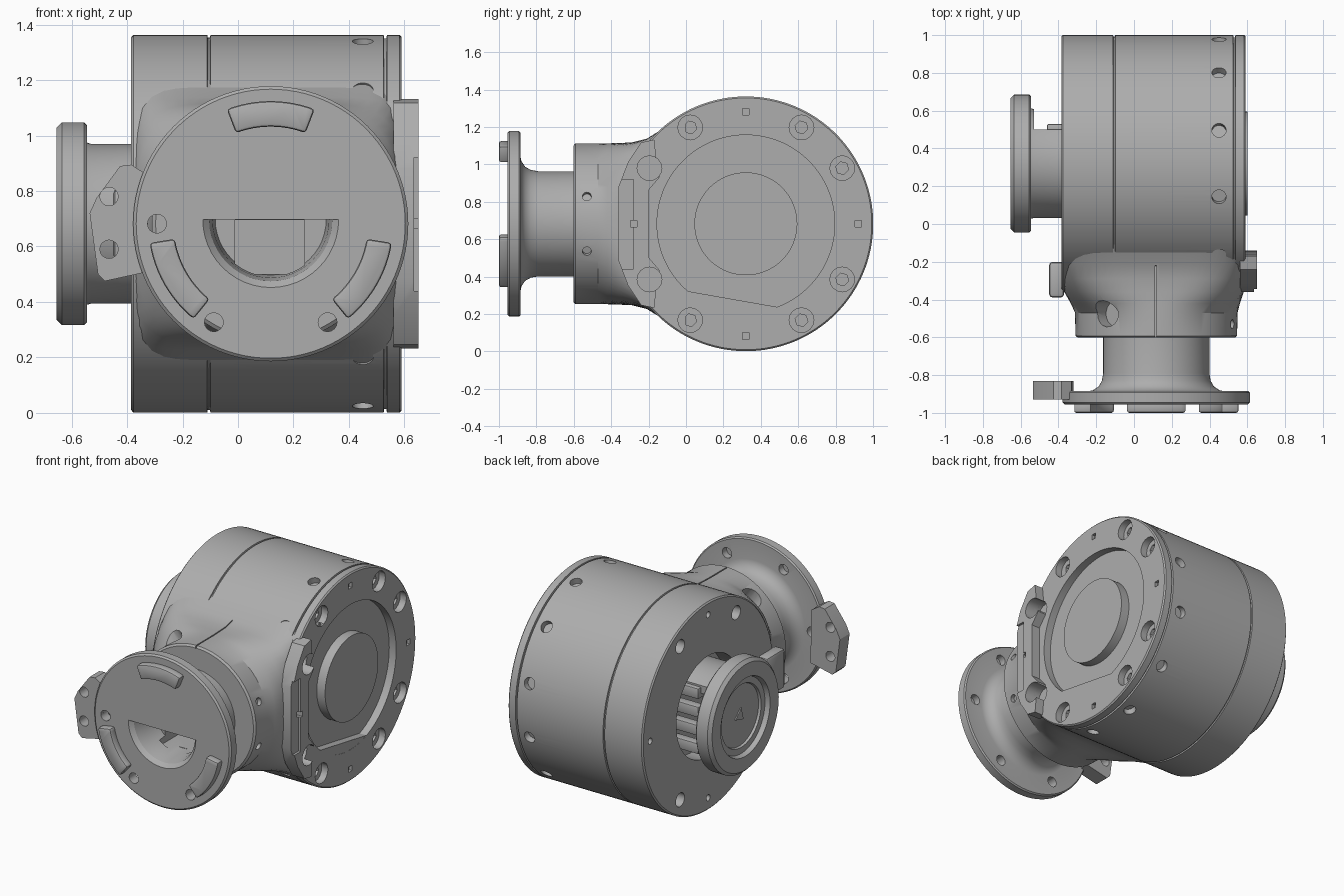
import bpy, bmesh
from math import cos, sin, pi, radians, copysign
from mathutils import Vector

if "Cube" in bpy.data.objects:
    bpy.data.objects.remove(bpy.data.objects["Cube"])

grey = bpy.data.materials.new("plain grey")
grey.use_nodes = True
grey.diffuse_color = (0.42, 0.42, 0.42, 1)
grey.node_tree.nodes["Principled BSDF"].inputs["Base Color"].default_value = (0.42, 0.42, 0.42, 1)

CY, CZ = 0.32, 0.682      # drum axis (along x)
NX = 0.118                # neck axis (along y)


def place(axis, t, u, v):
    return Vector((t, u, v)) if axis == "x" else Vector((u, t, v))


def polar(r, deg, axis):
    a = radians(deg)
    return ((CY if axis == "x" else NX) + r * cos(a), CZ + r * sin(a))


def loft(bm, rings):
    rows = [[bm.verts.new(p) for p in ring] for ring in rings]
    n = len(rows[0])
    for a, b in zip(rows, rows[1:]):
        for i in range(n):
            j = (i + 1) % n
            bm.faces.new((a[i], a[j], b[j], b[i]))
    bm.faces.new(rows[0][::-1])
    bm.faces.new(rows[-1])


def lathe(bm, axis, profile, segs=96):
    loft(bm, [[place(axis, t, *polar(r, 360 * i / segs, axis)) for i in range(segs)]
              for t, r in profile])


def prism(bm, axis, pts, a, b):
    loft(bm, [[place(axis, t, u, v) for u, v in pts] for t in (a, b)])


def rod(bm, p, q, r, r2=None, segs=16):
    p, q = Vector(p), Vector(q)
    d = (q - p).normalized()
    s = d.orthogonal().normalized()
    t = d.cross(s)
    loft(bm, [[c + rad * (cos(2 * pi * i / segs) * s + sin(2 * pi * i / segs) * t)
               for i in range(segs)] for c, rad in ((p, r), (q, r if r2 is None else r2))])


def box(bm, lo, hi):
    prism(bm, "x", [(lo[1], lo[2]), (hi[1], lo[2]), (hi[1], hi[2]), (lo[1], hi[2])], lo[0], hi[0])


def arc_pad(r0, r1, a0, a1, axis, n=12):
    angs = [a0 + (a1 - a0) * i / n for i in range(n + 1)]
    return [polar(r1, a, axis) for a in angs] + [polar(r0, a, axis) for a in reversed(angs)]


def part(name, build, cutters=(), bevel=0):
    def make(nm, fn):
        bm = bmesh.new()
        fn(bm)
        bmesh.ops.recalc_face_normals(bm, faces=bm.faces)
        me = bpy.data.meshes.new(nm)
        bm.to_mesh(me)
        bm.free()
        ob = bpy.data.objects.new(nm, me)
        bpy.context.collection.objects.link(ob)
        return ob
    ob = make(name, build)
    helpers = [make("cutter", c) for c in cutters]
    for h in helpers:
        h.hide_render = True
        m = ob.modifiers.new("cut", "BOOLEAN")
        m.operation, m.solver, m.object = "DIFFERENCE", "EXACT", h
    if bevel:
        m = ob.modifiers.new("bevel", "BEVEL")
        m.width, m.segments, m.limit_method = bevel, 2, "ANGLE"
    dg = bpy.context.evaluated_depsgraph_get()
    me = bpy.data.meshes.new_from_object(ob.evaluated_get(dg))
    ob.modifiers.clear()
    ob.data = me
    for h in helpers:
        bpy.data.objects.remove(h)
    me.materials.clear()
    me.materials.append(grey)
    me.shade_smooth()
    me.set_sharp_from_angle(angle=radians(30))
    return ob


# Screw holes in both end faces and around the drum shell
def face_holes(bm):
    for a in (30, 60, 120, 150, 210, 240, 300, 330):
        u, v = polar(0.595, a, "x")
        rod(bm, (0.7, u, v), (0.545, u, v), 0.066)
    for a in (60, 120, 240, 300):
        u, v = polar(0.58, a, "x")
        rod(bm, (-0.5, u, v), (-0.32, u, v), 0.045)
    for a in (0, 90, 180, 270):
        u, v = polar(0.6, a, "x")
        rod(bm, (0.7, u, v), (0.57, u, v), 0.025, segs=4)
        rod(bm, (-0.5, u, v), (-0.35, u, v), 0.02)


def bolt_sockets(bm):
    for a in (30, 60, 120, 150, 210, 240, 300, 330):
        u, v = polar(0.595, a, "x")
        rod(bm, (0.56, u, v), (0.50, u, v), 0.035, segs=6)


def shell_holes(bm):
    for a in (15, 45, 75, 105, 135, 225, 255, 285, 315, 345):
        rod(bm, (0.45, *polar(0.64, a, "x")), (0.45, *polar(0.72, a, "x")), 0.038)


# Main drum with grooves, left cavity and recessed right face
part("drum", lambda bm: lathe(bm, "x", [
    (-0.27, 0.33), (-0.385, 0.33), (-0.385, 0.672), (-0.377, 0.681), (-0.111, 0.681),
    (-0.109, 0.672), (-0.101, 0.672), (-0.099, 0.681), (0.525, 0.681), (0.527, 0.668),
    (0.535, 0.668), (0.537, 0.681), (0.582, 0.681), (0.59, 0.673), (0.59, 0.475),
    (0.54, 0.475), (0.54, 0.275), (0.60, 0.275)], 128), (face_holes, bolt_sockets, shell_holes))
part("face_recess_step", lambda bm: prism(bm, "x", arc_pad(0.479, 0.482, 228, 292, "x")[:13], 0.53, 0.589))


# Neck blending from the square drum side to a round collar
def neck(bm):
    sections = [(0.0, 0.103, 0.486, 0.585, 10), (-0.21, 0.103, 0.486, 0.455, 9),
                (-0.29, 0.103, 0.485, 0.435, 5), (-0.36, 0.106, 0.475, 0.432, 3.4),
                (-0.42, 0.113, 0.448, 0.43, 2.5), (-0.47, NX, 0.43, 0.43, 2),
                (-0.592, NX, 0.428, 0.43, 2), (-0.602, NX, 0.415, 0.417, 2)]
    n = 96
    rings = []
    for y, cx, hx, hz, p in sections:
        ring = []
        for i in range(n):
            c, s = cos(2 * pi * i / n), sin(2 * pi * i / n)
            k = (abs(c) ** p + abs(s) ** p) ** (-1 / p)
            ring.append(Vector((cx + hx * k * c, y, CZ + hz * k * s)))
        rings.append(ring)
    loft(bm, rings)


def neck_holes(bm):
    def radial(a, r, depth, y):
        u0, v0 = polar(0.43 - depth, a, "y")
        u1, v1 = polar(0.5, a, "y")
        rod(bm, (u0, y, v0), (u1, y, v1), r)
    radial(127, 0.07, 0.08, -0.475)
    for a in (20, -20):
        radial(a, 0.024, 0.03, -0.53)
    box(bm, (0.11, -0.7, 1.095), (0.118, -0.22, 1.3))


part("neck", neck, (lambda bm: lathe(bm, "x", [(-1, 0.55), (1, 0.55)]), face_holes, neck_holes))

# Raised lips either side of the neck
edge = [(-0.17, 0.45), (-0.24, 0.435), (-0.31, 0.33), (-0.36, 0.2)]
lip = edge + [(y, -z) for y, z in reversed(edge)]
inner = [(-0.16, -0.36), (-0.14, -0.25), (-0.2, -0.18)]
lip += inner + [(y, -z) for y, z in reversed(inner)]
part("right_lip", lambda bm: prism(bm, "x", [(y, CZ + z) for y, z in lip], 0.56, 0.65),
     (face_holes, lambda bm: box(bm, (0.635, -0.5, 0.44), (0.7, -0.28, 0.92))))
part("left_lug", lambda bm: box(bm, (-0.45, -0.39, 0.55), (-0.37, -0.2, 0.81)), bevel=0.02)


# Front pipe and flange with a half-round bore
def bore(bm):
    rings = []
    for y, r in ((-1.05, 0.245), (-0.955, 0.245), (-0.93, 0.222), (-0.87, 0.21), (-0.74, 0.2)):
        rings.append([place("y", y, *[c + d for c, d in zip(polar(r, 180 + 7.5 * i, "y"), (0, 0.015))])
                      for i in range(25)])
    loft(bm, rings)


def flange_holes(bm):
    for a in range(0, 360, 60):
        u, v = polar(0.41, a, "y")
        start = -1.05 if a in (180, 240, 300) else -0.93
        rod(bm, (u, start, v), (u, -0.8, v), 0.034)


part("front_flange", lambda bm: lathe(bm, "y", [
    (-0.55, 0.281), (-0.79, 0.281), (-0.83, 0.288), (-0.86, 0.305), (-0.88, 0.335),
    (-0.885, 0.36), (-0.885, 0.488), (-0.893, 0.496), (-0.945, 0.496), (-0.955, 0.485)]),
    (bore, lambda bm: box(bm, (-0.01, -0.8, 0.5), (0.24, -0.6, 0.695)), flange_holes))

for name, a in (("top_pad", 90), ("right_pad", 210), ("left_pad", 330)):
    part(name, lambda bm: prism(bm, "y", arc_pad(0.35, 0.442, a - 21, a + 21, "y"), -0.94, -1.0), bevel=0.012)

# Side tab on the flange
tab = [(-0.33, 0.86), (-0.385, 0.895), (-0.425, 0.89), (-0.51, 0.775), (-0.535, 0.72),
       (-0.505, 0.5), (-0.48, 0.475), (-0.32, 0.51)]
part("flange_tab", lambda bm: prism(bm, "y", tab, -0.93, -0.83),
     (lambda bm: [rod(bm, (-0.465, -1, z), (-0.465, -0.7, z), 0.033) for z in (0.78, 0.59)],))

# Side hub: broken sleeve and round end disc
part("hub_sleeve", lambda bm: lathe(bm, "x", [
    (-0.56, 0.25), (-0.28, 0.25), (-0.26, 0.25), (-0.26, 0.288), (-0.53, 0.288), (-0.57, 0.3)]),
    (lambda bm: box(bm, (-0.53, 0.5, 0.3), (-0.2, 0.8, 1.1)),))
part("hub_disc", lambda bm: lathe(bm, "x", [
    (-0.545, 0.3), (-0.545, 0.355), (-0.555, 0.365), (-0.635, 0.365), (-0.655, 0.345),
    (-0.655, 0.255), (-0.625, 0.245), (-0.625, 0.205), (-0.61, 0.2)]))
part("hub_mark", lambda bm: rod(bm, (-0.6, CY, CZ), (-0.617, CY, CZ), 0.05, segs=3))


# Small fittings visible in the sleeve opening
def fittings(bm):
    for z in (0.5, 0.62, 0.74, 0.86):
        box(bm, (-0.46, 0.47, z - 0.035), (-0.27, 0.53, z + 0.035))


part("hub_fittings", fittings, bevel=0.008)
